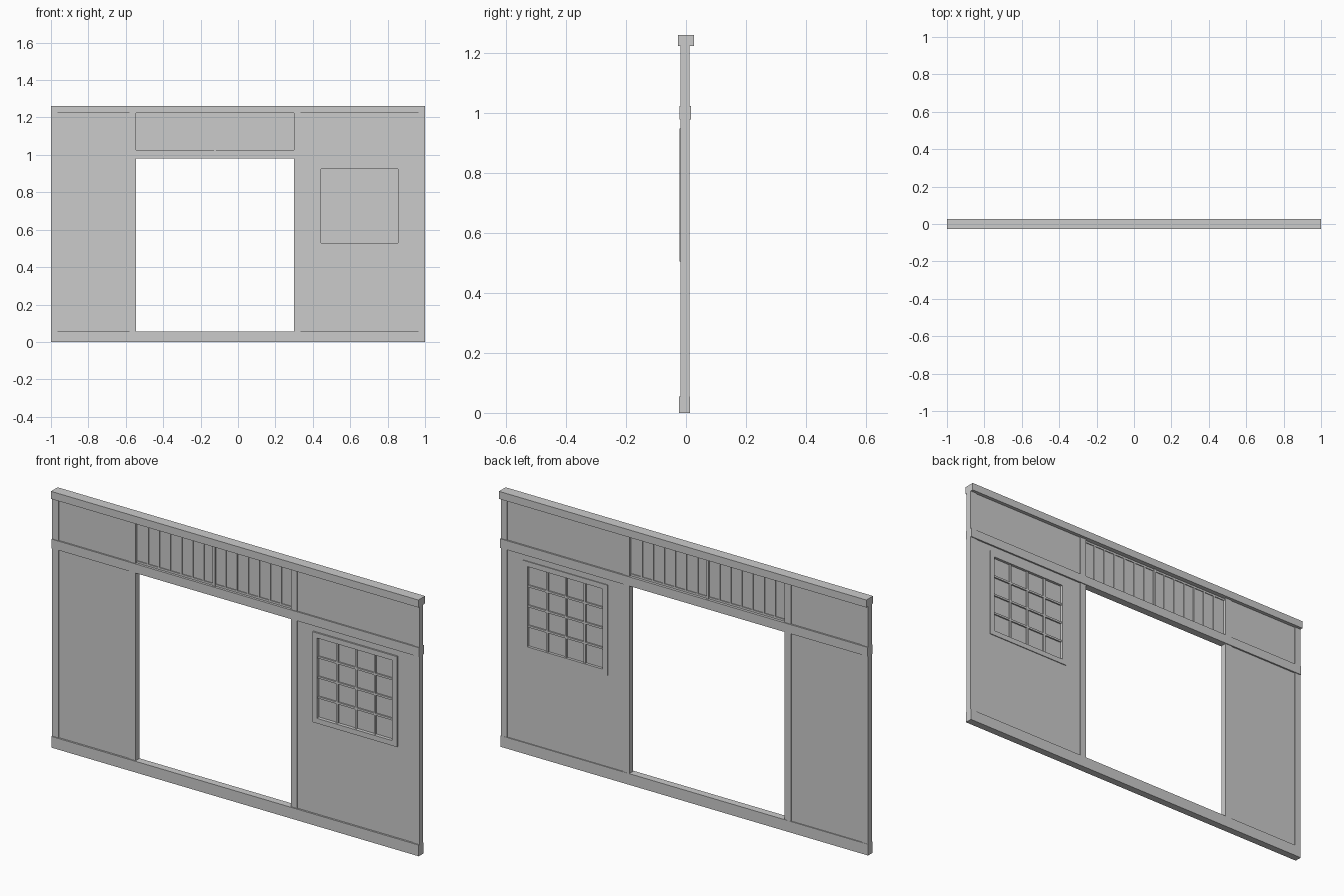
import bpy
import bmesh
from mathutils import Matrix, Vector

old = bpy.data.objects.get("Cube")
if old:
    bpy.data.objects.remove(old, do_unlink=True)

GREY = (0.6, 0.6, 0.6, 1)
mat = bpy.data.materials.new("plain grey")
mat.use_nodes = True
mat.diffuse_color = GREY
mat.node_tree.nodes["Principled BSDF"].inputs["Base Color"].default_value = GREY


def boxes(name, spans):
    """One object from boxes given as (x range, y range, z range)."""
    bm = bmesh.new()
    for span in spans:
        lo, hi = Vector(s[0] for s in span), Vector(s[1] for s in span)
        place = Matrix.Translation((lo + hi) / 2) @ Matrix.Diagonal((*(hi - lo), 1))
        bmesh.ops.create_cube(bm, size=1, matrix=place)
    mesh = bpy.data.meshes.new(name)
    bm.to_mesh(mesh)
    bm.free()
    mesh.materials.append(mat)
    obj = bpy.data.objects.new(name, mesh)
    bpy.context.collection.objects.link(obj)
    return obj


# Main lines of the wall
DOOR_L, DOOR_R = -0.545, 0.30
SILL, LINTEL, TRANSOM, TOP = 0.055, 0.98, 1.025, 1.225
POST = 0.035
post_y, panel_y = (-0.018, 0.012), (-0.014, 0.008)

# Long horizontal timbers
boxes("bottom_rail", [((-1, 1), (-0.023, 0.013), (0, SILL))])
boxes("middle_rail", [((-1, 1), (-0.021, 0.016), (LINTEL, TRANSOM))])
boxes("top_beam", [((-1, 1), (-0.026, 0.026), (TOP, 1.262))])

# Posts at both ends and beside the doorway
for name, x in (("right_end_post", -1), ("right_door_post", DOOR_L - POST),
                ("left_door_post", DOOR_R), ("left_end_post", 1 - POST)):
    boxes(name, [((x, x + POST), post_y, z) for z in ((SILL, LINTEL), (TRANSOM, TOP))])

# Recessed wall panels, leaving the window hole on the left side
WX, WZ = (0.445, 0.855), (0.53, 0.925)
right_x, left_x = (-1 + POST, DOOR_L - POST), (DOOR_R + POST, 1 - POST)
boxes("right_panel", [(right_x, panel_y, (SILL, LINTEL))])
boxes("left_panel", [
    ((left_x[0], WX[0]), panel_y, (SILL, LINTEL)),
    ((WX[1], left_x[1]), panel_y, (SILL, LINTEL)),
    (WX, panel_y, (SILL, WZ[0])),
    (WX, panel_y, (WZ[1], LINTEL))])
boxes("upper_panels", [(x, panel_y, (TRANSOM, TOP)) for x in (right_x, left_x)])

# Window: frame, panes and crossing bars
F, frame_y, bar_y = 0.025, (-0.022, 0.012), (-0.012, 0.006)
boxes("window_frame", [
    ((x, x + F), frame_y, (WZ[0] - F, WZ[1] + F)) for x in (WX[0] - F, WX[1])] + [
    (WX, frame_y, (z, z + F)) for z in (WZ[0] - F, WZ[1])])
boxes("window_panes", [(WX, (-0.005, -0.001), WZ)])
bars = []
for i in range(1, 4):
    x = WX[0] + (WX[1] - WX[0]) * i / 4
    z = WZ[0] + (WZ[1] - WZ[0]) * i / 4
    bars.append(((x - 0.005, x + 0.005), bar_y, WZ))
    bars.append((WX, bar_y, (z - 0.005, z + 0.005)))
boxes("window_bars", bars)

# Transom over the doorway: backing, centre mullion and thin slats
MID = (DOOR_L + DOOR_R) / 2
boxes("transom_board", [((DOOR_L, DOOR_R), (-0.005, -0.001), (TRANSOM, TOP))])
boxes("transom_mullion", [((MID - 0.006, MID + 0.006), (-0.013, 0.007), (TRANSOM, TOP))])
boxes("transom_slats", [
    ((x - 0.004, x + 0.004), (-0.009, 0.003), (TRANSOM, TOP))
    for start in (DOOR_L, MID)
    for x in [start + (MID - DOOR_L) * i / 7 for i in range(1, 7)]])
boxes("transom_strips", [
    ((DOOR_L, DOOR_R), (-0.009, 0.003), (z, z + 0.01)) for z in (TRANSOM, TOP - 0.01)])
